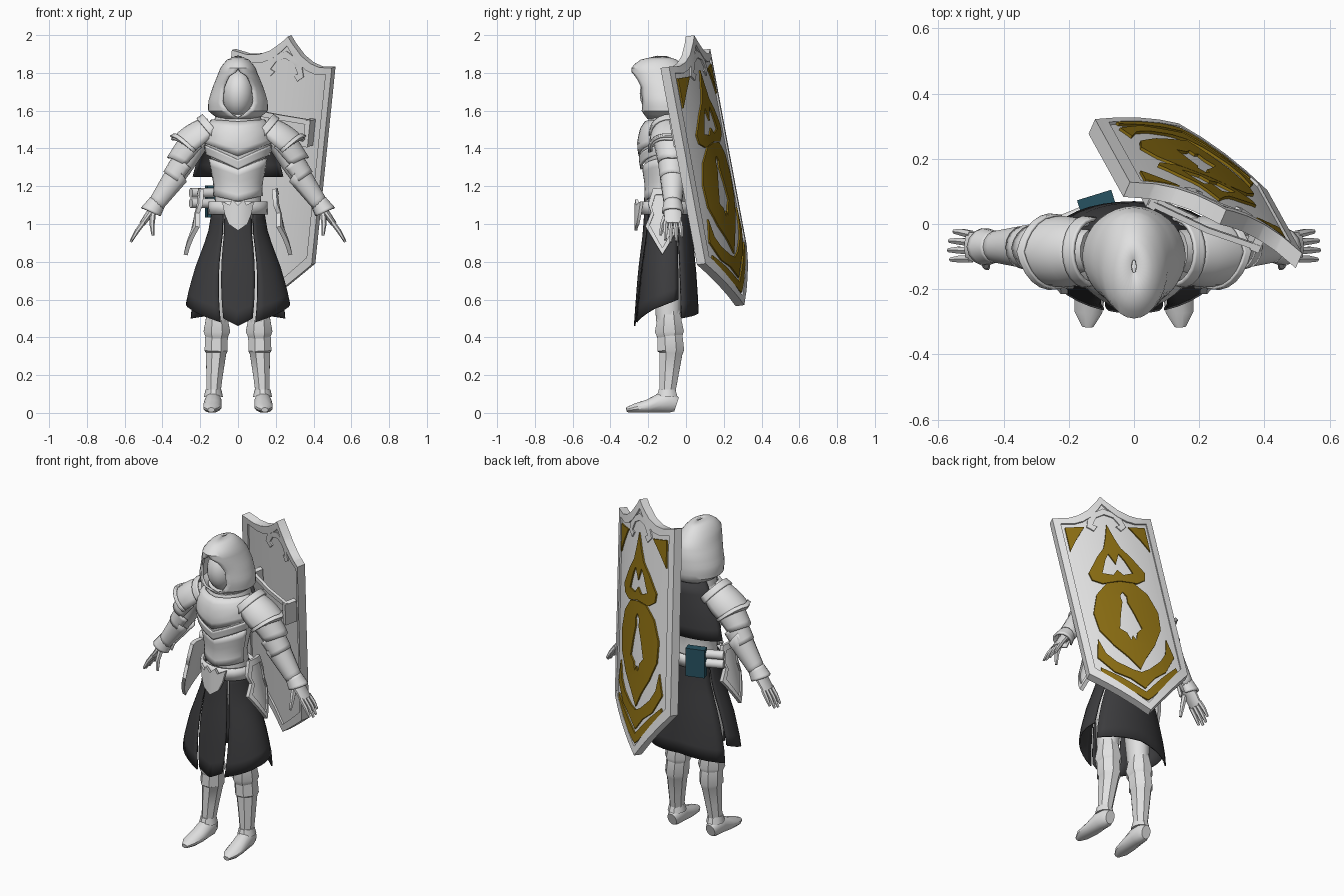
import bpy, bmesh
from math import sin, cos, pi, radians, asin
from mathutils import Vector, Matrix

old = bpy.data.objects.get("Cube")
if old:
    bpy.data.objects.remove(old)


def material(name, color):
    m = bpy.data.materials.new(name)
    m.use_nodes = True
    m.diffuse_color = (*color, 1)
    m.node_tree.nodes["Principled BSDF"].inputs["Base Color"].default_value = (*color, 1)
    return m


STEEL = material("pale steel", (.75, .75, .75))
CLOTH = material("dark cloth", (.045, .045, .048))
GOLD = material("antique gold", (.25, .15, .006))
TEAL = material("teal leather", (.02, .085, .12))
made = []


def finish(name, bm, mat, mirror=False, thick=0, matrix=None):
    """Turn a bmesh into a named object with optional thickness and mirroring."""
    bmesh.ops.remove_doubles(bm, verts=bm.verts, dist=.0004)
    bmesh.ops.recalc_face_normals(bm, faces=bm.faces)
    me = bpy.data.meshes.new(name)
    bm.to_mesh(me)
    bm.free()
    if matrix:
        me.transform(matrix)
    me.materials.append(mat)
    ob = bpy.data.objects.new(name, me)
    bpy.context.collection.objects.link(ob)
    if thick:
        mod = ob.modifiers.new("thickness", 'SOLIDIFY')
        mod.thickness, mod.offset = thick, 0
    if mirror:
        ob.modifiers.new("mirror", 'MIRROR')
    made.append(ob)
    return ob


def grid(name, f, nu, nv, mat=STEEL, **kw):
    """Surface from a function of u and v, both running 0 to 1."""
    bm = bmesh.new()
    rows = [[bm.verts.new(f(i / nu, j / nv)) for i in range(nu + 1)] for j in range(nv + 1)]
    for a, b in zip(rows, rows[1:]):
        for i in range(nu):
            bm.faces.new((a[i], a[i + 1], b[i + 1], b[i]))
    return finish(name, bm, mat, **kw)


def tube(name, pts, n=10, ref=(0, 1, 0), mat=STEEL, **kw):
    """Loft through (x, y, z, radius along ref, radius across ref)."""
    bm, rings = bmesh.new(), []
    c = [Vector(p[:3]) for p in pts]
    for i, p in enumerate(pts):
        t = (c[min(i + 1, len(c) - 1)] - c[max(i - 1, 0)]).normalized()
        a = Vector(ref)
        a = (a - t * a.dot(t)).normalized()
        b = t.cross(a)
        rings.append([bm.verts.new(c[i] + a * p[3] * cos(2 * pi * (k + .5) / n)
                                   + b * p[4] * sin(2 * pi * (k + .5) / n)) for k in range(n)])
    for r, s in zip(rings, rings[1:]):
        for k in range(n):
            bm.faces.new((r[k], r[k - 1], s[k - 1], s[k]))
    bm.faces.new(rings[0])
    bm.faces.new(rings[-1])
    return finish(name, bm, mat, **kw)


def sym(pts):
    return pts + [(-x, y) for x, y in reversed(pts) if x > 0]


def plate(name, loops, thick, matrix, mat=STEEL, lift=0, bow=0, half=1, mirror=False):
    """Filled flat outline with holes, bowed outward across its width."""
    cu = bpy.data.curves.new(name, 'CURVE')
    cu.dimensions, cu.fill_mode, cu.extrude = '2D', 'BOTH', thick / 2
    for loop in loops:
        s = cu.splines.new('POLY')
        s.points.add(len(loop) - 1)
        for p, q in zip(s.points, loop):
            p.co = (*q, 0, 1)
        s.use_cyclic_u = True
    tmp = bpy.data.objects.new("outline", cu)
    bpy.context.collection.objects.link(tmp)
    me = bpy.data.meshes.new_from_object(tmp.evaluated_get(bpy.context.evaluated_depsgraph_get()))
    bpy.data.objects.remove(tmp)
    bm = bmesh.new()
    bm.from_mesh(me)
    bmesh.ops.remove_doubles(bm, verts=bm.verts, dist=.0004)
    for k in range(-3, 4):
        bmesh.ops.bisect_plane(bm, geom=bm.verts[:] + bm.edges[:] + bm.faces[:],
                               plane_co=(half * k / 4, 0, 0), plane_no=(1, 0, 0))
    for v in bm.verts:
        v.co.z += lift + bow * (1 - (v.co.x / half) ** 2)
    return finish(name, bm, mat, mirror, matrix=matrix)


def frame(x, y, z, origin):
    return Matrix.Translation(origin) @ Matrix((x, y, z)).transposed().to_4x4()


def body(table, z, a, grow=0):
    """Point on a stack of ovals given as (z, half width, front y, back y)."""
    rows = sorted(table)
    z1 = max(rows[0][0], min(rows[-1][0], z))
    for p, q in zip(rows, rows[1:]):
        if p[0] <= z1 <= q[0]:
            t = (z1 - p[0]) / (q[0] - p[0])
            w, f, b = (p[i] + (q[i] - p[i]) * t for i in (1, 2, 3))
            break
    return Vector(((w + grow) * sin(a), (f + b) / 2 - ((b - f) / 2 + grow) * cos(a), z))


def lerp(a, b, t):
    return a + (b - a) * t


# Torso and layered breastplate
TORSO = [(.95, .13, -.2, .01), (1.1, .125, -.205, .005), (1.2, .115, -.2, 0), (1.3, .135, -.215, .02),
         (1.42, .16, -.235, .035), (1.5, .155, -.22, .035), (1.56, .11, -.18, .02), (1.6, .06, -.15, -.02)]
grid("torso", lambda u, v: body(TORSO, lerp(.95, 1.6, v), 2 * pi * u), 24, 13)


def lame(name, top, bottom, vee, span, grow):
    def f(u, v):
        a = lerp(-span, span, u)
        rise = vee * abs(sin(a))
        return body(TORSO, lerp(bottom + rise, top[0] + top[1] * abs(sin(a)), v), a, grow)
    grid(name, f, 16, 5, thick=.012)


lame("breastplate", (1.54, .01), 1.36, .07, 1.5, .02)
lame("upper_chevron_band", (1.38, .07), 1.33, .08, 1.4, .014)
lame("lower_chevron_band", (1.34, .08), 1.29, .08, 1.3, .022)
lame("belly_plate", (1.29, .06), 1.12, .03, 1.3, .012)
grid("belt", lambda u, v: body(TORSO, lerp(1.05, 1.12, v), 2 * pi * u, .025), 24, 1, thick=.015)
FRONT = frame((1, 0, 0), (0, 0, 1), (0, -1, 0), (0, -.23, 0))
plate("belt_buckle", [sym([(0, 1.1), (.03, 1.13), (.045, 1.1), (.085, 1.12), (.07, 1.05), (.05, 1), (0, .965)])],
      .015, FRONT, bow=.035, half=.09)

# Hood with open front, and face
HOOD = [(1.885, .008, -.15, -.11), (1.87, .05, -.23, -.06), (1.83, .085, -.285, -.01), (1.78, .105, -.28, .03),
        (1.72, .13, -.26, .045), (1.65, .152, -.25, .05), (1.6, .152, -.24, .045), (1.56, .1, -.2, .02)]
OPENING = [(1.9, 0, 0, 0), (1.81, 0, 0, 0), (1.78, .05, 0, 0), (1.72, .075, 0, 0), (1.64, .08, 0, 0),
           (1.59, .05, 0, 0), (1.56, 0, 0, 0)]


def hood(u, v):
    z = lerp(1.885, 1.56, v)
    w = body(HOOD, z, pi / 2).x
    gap = asin(min(.9, body(OPENING, z, pi / 2).x / w))
    return body(HOOD, z, lerp(gap, 2 * pi - gap, u))


grid("hood", hood, 28, 16, thick=.012)
grid("face", lambda u, v: (.085 * sin(pi * v) * cos(2 * pi * u), -.14 + .105 * sin(pi * v) * sin(2 * pi * u),
                           1.69 + .125 * cos(pi * v)), 20, 12)
tube("neck_collar", [(0, -.085, 1.53, .12, .13), (0, -.085, 1.58, .11, .12), (0, -.09, 1.61, .08, .08)], 20)

# Short cape over the upper back
CAPE = [(1.25, .24, -.13, .065), (1.4, .2, -.15, .06), (1.57, .11, -.15, .04)]
grid("cape", lambda u, v: body(CAPE, lerp(1.25, 1.57, v), lerp(radians(100), radians(260), u)), 14, 5,
     CLOTH, thick=.01)

# Skirt panels
SKIRT = [(1.1, .13, -.215, .02), (.95, .155, -.225, .03), (.75, .23, -.25, .05),
         (.6, .27, -.262, .06), (.46, .285, -.272, .065)]


def panel(name, top, low, hem, mirror=False):
    def f(u, v):
        h = lerp(hem[0], hem[1], 2 * u) if u < .5 else lerp(hem[1], hem[2], 2 * u - 1)
        return body(SKIRT, lerp(h, 1.1, v), radians(lerp(lerp(*low, u), lerp(*top, u), v)))
    grid(name, f, 10, 8, CLOTH, thick=.008, mirror=mirror)


panel("front_skirt_panel", (-32, 32), (-16, 16), (.5, .46, .5))
panel("side_skirt_panel", (36, 114), (19, 112), (.48, .55, .6), True)
panel("back_skirt_panel", (116, 244), (118, 242), (.5, .53, .5))

# Hip plates
up = Vector((-.2, 0, .9)).normalized()
HIP = frame((0, 1, 0), up, Vector((0, 1, 0)).cross(up), (.165, -.125, 1.18))
edge = sym([(0, 0), (.05, 0), (.075, -.08), (.06, -.13), (.09, -.2), (.03, -.31), (0, -.36)])
plate("hip_plate", [edge], .012, HIP, bow=.03, half=.09, mirror=True)
plate("hip_plate_rim", [edge, [(x * .75, y * .8 - .035) for x, y in edge]], .012, HIP,
      lift=.01, bow=.03, half=.09, mirror=True)

# Legs and boots
tube("thigh", [(.08, -.09, .98, .08, .07), (.1, -.1, .75, .08, .07), (.11, -.095, .5, .066, .058),
               (.112, -.085, .42, .06, .055)], 12, mirror=True)
tube("knee_guard", [(.112, -.09, .54, .06, .055), (.112, -.088, .43, .083, .076), (.113, -.085, .4, .07, .062)],
     8, mirror=True)
tube("greave", [(.113, -.085, .42, .07, .064), (.116, -.08, .33, .076, .066), (.116, -.08, .315, .066, .058),
                (.124, -.09, .2, .054, .047), (.13, -.1, .09, .043, .038)], 8, mirror=True)
tube("ankle_band", [(.13, -.1, .125, .046, .042), (.13, -.1, .085, .058, .05)], 10, mirror=True)
tube("boot", [(.13, -.05, .045, .04, .03), (.13, -.08, .055, .055, .044), (.132, -.13, .055, .055, .047),
              (.135, -.2, .036, .036, .05), (.14, -.27, .025, .025, .044), (.142, -.315, .016, .013, .018)],
     12, (0, 0, 1), mirror=True)

# Arms, hands and fingers
tube("arm", [(.13, -.085, 1.5, .07, .07), (.2, -.085, 1.46, .07, .065), (.29, -.075, 1.3, .052, .05),
             (.37, -.07, 1.19, .05, .046), (.445, -.07, 1.085, .034, .028)], 12, mirror=True)
tube("palm", [(.435, -.07, 1.1, .035, .028), (.465, -.07, 1.06, .048, .02), (.508, -.07, 1, .046, .016)],
     10, mirror=True)
for i, name in enumerate(("index_finger", "middle_finger", "ring_finger", "little_finger")):
    y, reach = -.107 + .025 * i, (.95, 1.05, 1, .8)[i]
    tube(name, [(.5, y, 1.01, .013, .013), (.5 + .036 * reach, y * 1.1 + .01, 1.01 - .05 * reach, .012, .012),
                (.5 + .065 * reach, y * 1.15 + .014, 1.01 - .1 * reach, .007, .007)], 6, mirror=True)
tube("thumb", [(.45, -.1, 1.06, .018, .016), (.455, -.125, 1, .014, .014), (.45, -.135, .94, .008, .008)],
     6, mirror=True)


def arm_shell(name, p0, p1, r0, r1, span, tip0=0, tip1=0, bulge=0):
    """Curved guard around the outer side of the arm, with pointed ends."""
    p0, p1 = Vector(p0), Vector(p1)
    d = (p1 - p0).normalized()
    out, length = Vector((-d.z, 0, d.x)).normalized(), (p1 - p0).length

    def f(u, v):
        a, peak = span * (2 * u - 1), 1 - abs(2 * u - 1)
        r = lerp(r0, r1, v) + bulge * sin(pi * v)
        along = v * length + peak * (tip1 * v - tip0 * (1 - v))
        return p0 + d * along + (out * cos(a) + Vector((0, 1, 0)) * sin(a)) * r
    grid(name, f, 12, 5, thick=.012, mirror=True)


arm_shell("pauldron", (.14, -.085, 1.49), (.25, -.085, 1.4), .085, .1, 1.8, 0, .05, .01)
arm_shell("pauldron_collar", (.12, -.085, 1.5), (.15, -.085, 1.475), .1, .105, 1.7)
arm_shell("pauldron_rim", (.235, -.085, 1.41), (.25, -.085, 1.4), .11, .112, 1.8, -.05, .055)
arm_shell("upper_arm_guard", (.22, -.08, 1.43), (.3, -.075, 1.33), .085, .068, 2, 0, .03)
arm_shell("elbow_guard", (.285, -.075, 1.32), (.34, -.072, 1.24), .068, .06, 2.2, .02)
arm_shell("gauntlet", (.32, -.07, 1.26), (.44, -.07, 1.09), .066, .04, 2.6, .06)
arm_shell("wrist_cuff", (.425, -.07, 1.115), (.455, -.07, 1.07), .042, .052, 2.8, 0, .02)

# Book and rolled scrolls at the back of the belt
bm = bmesh.new()
bmesh.ops.create_cube(bm, size=1)
finish("belt_book", bm, TEAL, matrix=Matrix.Translation((-.115, .065, 1.12)) @ Matrix.Rotation(.3, 4, 'Z')
       @ Matrix.Diagonal((.11, .05, .17, 1)))
for name, z in (("upper_scroll", 1.165), ("lower_scroll", 1.11)):
    tube(name, [(-.25, -.01, z, .026, .026), (-.13, .04, z, .026, .026)], 12)

# Shield body, rim and inner rim
side = Vector((-.92, .38, .165)).normalized()
tall = Vector((.094, -.179, .979))
tall = (tall - side * tall.dot(side)).normalized()
SHIELD = frame(side, tall, side.cross(tall), (.135, .19, .835))
outline = sym([(0, 1.18), (.03, 1.145), (.09, 1.09), (.15, 1.06), (.21, 1.05), (.29, 1.065), (.29, 0), (0, -.28)])
inner = [(x * .87, .45 + (y - .45) * .93) for x, y in outline]


def on_shield(name, loops, thick, mat=STEEL, lift=0):
    plate(name, loops, thick, SHIELD, mat, lift, .05, .29)


on_shield("shield_body", [outline], .03)
on_shield("shield_rim", [outline, inner], .05)

# Raised crest scroll on both faces
crest = sym([(0, 1.1), (.06, 1.07), (.1, 1.03), (.115, .98), (.08, .95), (.055, .98), (.08, .99), (.05, 1.04),
             (0, 1.06)])
on_shield("shield_crest", [crest], .045)

# Gold ornaments on the outer face
corner = [(.13, .98), (.235, .99), (.235, .83), (.19, .9)]
ornaments = {
    "corner_ornament_left": [corner],
    "corner_ornament_right": [[(-x, y) for x, y in corner]],
    "spear_ornament": [
        sym([(0, .99), (.025, .9), (.05, .83), (.1, .77), (.165, .67), (.155, .62), (.1, .59), (0, .605)]),
        sym([(0, .72), (.03, .79), (.055, .75), (.09, .66), (.03, .645), (0, .68)])],
    "oval_ornament": [
        sym([(0, .6), (.08, .59), (.15, .52), (.19, .4), (.18, .28), (.12, .17), (.05, .08), (0, 0)]),
        sym([(0, .53), (.02, .5), (.015, .46), (.04, .38), (.065, .28), (.03, .25), (.015, .2), (0, .23)])],
    "horned_ornament": [sym([(0, -.02), (.05, 0), (.13, .06), (.175, .12), (.2, .22), (.225, .1), (.15, -.01),
                             (.07, -.06), (0, -.13)])],
    "chevron_ornament": [sym([(0, -.155), (.12, -.05), (.22, .03), (.23, -.02), (.03, -.19), (0, -.21)])],
}
for name, loops in ornaments.items():
    on_shield(name, loops, .009, GOLD, .019)

# Shield grip rails and posts on the inner face
for name, y in (("upper_grip_rail", .76), ("lower_grip_rail", .64)):
    tube(name, [(.16, y, -.05, .02, .012), (-.04, y, -.06, .02, .012), (-.21, y, -.05, .02, .012)], 4,
         matrix=SHIELD)
for name, x in (("inner_grip_post", .15), ("outer_grip_post", -.2)):
    tube(name, [(x, .7, .01, .1, .02), (x, .7, -.065, .1, .02)], 4, matrix=SHIELD)

bpy.ops.object.select_all(action='DESELECT')
for ob in made:
    ob.select_set(True)
bpy.context.view_layer.objects.active = made[0]
bpy.ops.object.shade_smooth_by_angle(angle=radians(35))
